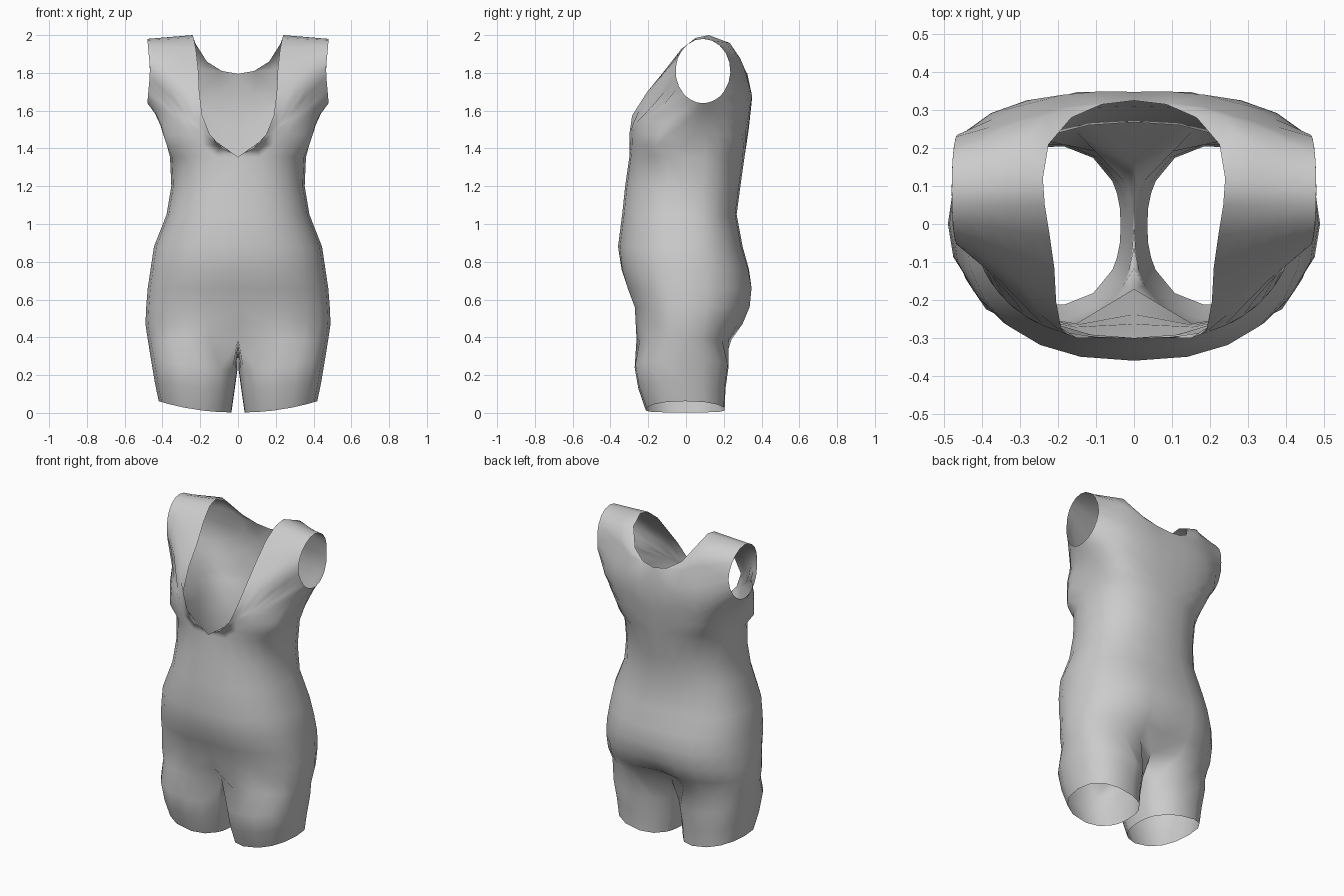
import bpy, bmesh
from math import sin, cos, radians, exp, copysign
from mathutils import Vector

if "Cube" in bpy.data.objects:
    bpy.data.objects.remove(bpy.data.objects["Cube"])

bm = bmesh.new()


def power(v, p):
    return copysign(abs(v) ** p, v)


def clamp(v, lo=0.0, hi=1.0):
    return max(lo, min(hi, v))


def half_ring(z, w, front, back, dip):
    """Half torso section, front centre -> side -> back centre."""
    pts = []
    for i in range(13):
        a = radians(-90 + 15 * i)
        x = w * power(cos(a), 0.85) if 0 < i < 12 else 0.0
        y = power(sin(a), 0.85) * (back if i > 6 else -front)
        pts.append(Vector((x, y * (1 - dip * exp(-(x / 0.09) ** 2)), z)))
    return pts


def add(pts):
    return [bm.verts.new(p) for p in pts]


def bridge(a, b, closed=False):
    n = len(a)
    for i in range(n if closed else n - 1):
        j = (i + 1) % n
        bm.faces.new((a[i], a[j], b[j], b[i]))


# Torso sections from under the bust to the crotch: z, half width, front, back, centre dip
sections = [
    (1.355, .36, -.30, .310, 0), (1.20, .353, -.322, .288, 0),
    (1.05, .378, -.338, .268, 0), (.88, .445, -.36, .30, 0),
    (.76, .463, -.348, .34, .02), (.66, .478, -.318, .358, .03),
    (.56, .486, -.28, .348, .06), (.47, .49, -.276, .31, .14),
    (.39, .478, -.276, .255, .38),
]
rings = [add(half_ring(*s)) for s in sections]
for upper, lower in zip(rings, rings[1:]):
    bridge(upper, lower)

# Crotch seam on the centre line, closing the top of the leg
top = rings[-1]
y0, y1 = top[12].co.y, top[0].co.y
seam = [Vector((0, y0 + (y1 - y0) * k / 6, .39 - .05 * sin(radians(30 * k))))
        for k in range(1, 6)]
leg_top = top + add(seam)

# Legs: inner x, outer x, front, back, inner z, outer z
angles = [-150 + 25 * i for i in range(13)] + [160, 170, 180, 190, 200]
previous = leg_top
for xi, xo, f, b, zi, zo in [(.003, .462, -.275, .228, .23, .29),
                             (.018, .442, -.255, .212, .12, .17),
                             (.035, .42, -.215, .207, .003, .062)]:
    pts = []
    for a in angles:
        c, s = power(cos(radians(a)), .85), power(sin(radians(a)), .85)
        t = (c + 1) / 2
        pts.append(Vector((xi + (xo - xi) * t, (f + b) / 2 + (b - f) / 2 * s,
                           zi + (zo - zi) * t * t)))
    ring = add(pts)
    bridge(previous, ring, True)
    previous = ring

# Outline of the upper half: neckline, centre back, then the torso section
neck = [(.08, -.30, 1.40), (.15, -.30, 1.475), (.19, -.285, 1.575),
        (.205, -.205, 1.70), (.21, -.115, 1.81), (.222, -.03, 1.92),
        (.235, .05, 1.985), (.24, .12, 2.0), (.225, .21, 1.955),
        (.165, .28, 1.86), (.085, .315, 1.81), (0, .325, 1.795),
        (0, .348, 1.65), (0, .332, 1.50)]
outer = [rings[0][0]] + add(neck) + rings[0][:0:-1]
n = len(outer)


def armhole(i):
    if i <= 8:
        a = 225 - 135 * i / 8
    elif i <= 15:
        a = 90 - 130 * (i - 8) / 7
    else:
        a = -40 - 95 * (i - 15) / 12
    s, c = sin(radians(a)), cos(radians(a))
    return Vector((.465 + .015 * abs(s), .09 + .145 * c, 1.81 + .17 * s))


def bust(x, z):
    depth = .30 - .735 * max(0, z - 1.56)
    return -depth * clamp(1 - (x / .43) ** 3) ** .6


def upper_back(x, z):
    rise = clamp((z - 1.355) / .3)
    depth = .31 + .04 * rise - .3 * max(0, z - 1.7)
    return depth * clamp(1 - (x / (.38 + .18 * rise)) ** 3) ** .5


# Chest, shoulder and back panels lofted from that outline to the armhole
previous = outer
for t in (.2, .4, .6, .8, 1):
    pts = []
    for i in range(n):
        p = outer[i].co.lerp(armhole(i), t)
        if t < 1:
            side = clamp((p.y - .09) / .15, -1, 1)
            if i > 15:
                p.x -= .035 * 4 * t * (1 - t) * (1 - abs(side))
            w = clamp((abs(side) - .4) * 2)
            if side < 0:
                p.y += w * min(0, bust(p.x, p.z) - p.y)
            else:
                p.y += w * max(0, upper_back(p.x, p.z) - p.y)
        pts.append(p)
    loop = add(pts)
    bridge(previous, loop, True)
    previous = loop

bmesh.ops.recalc_face_normals(bm, faces=bm.faces)
# Orient the open shell outward
if sum(f.normal.dot(Vector((f.calc_center_median().x, f.calc_center_median().y, 0)))
       for f in bm.faces) < 0:
    bmesh.ops.reverse_faces(bm, faces=bm.faces)
for f in bm.faces:
    f.smooth = True
mesh = bpy.data.meshes.new("bodysuit")
bm.to_mesh(mesh)
bm.free()
suit = bpy.data.objects.new("bodysuit", mesh)
bpy.context.collection.objects.link(suit)

# Other half
mirror = suit.modifiers.new("mirror", 'MIRROR')
mirror.use_clip = True
mirror.merge_threshold = .001
